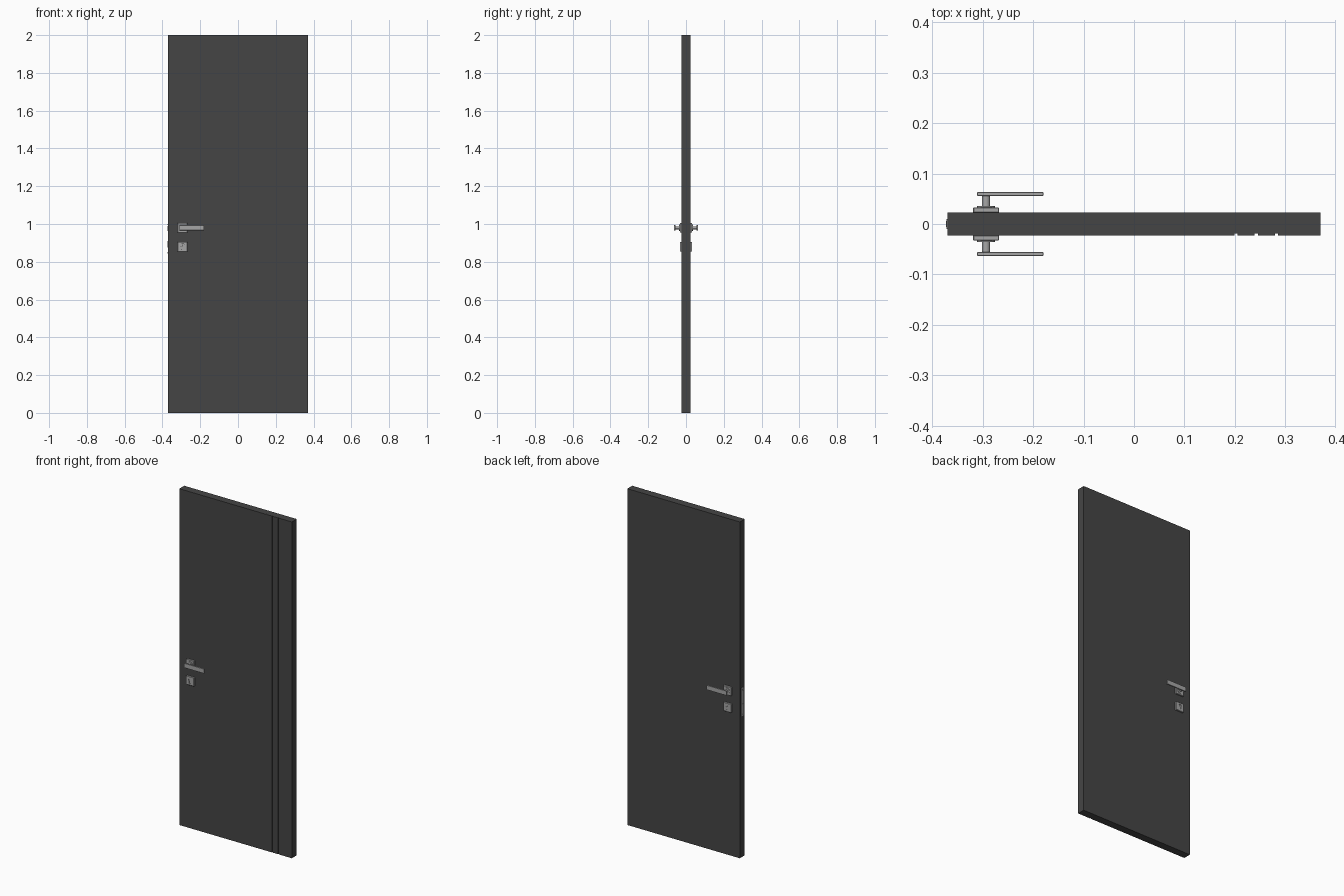
import bpy, bmesh, math
from mathutils import Matrix

if "Cube" in bpy.data.objects:
    bpy.data.objects.remove(bpy.data.objects["Cube"])

def material(name, v):
    m = bpy.data.materials.new(name)
    m.diffuse_color = (v, v, v, 1)
    m.use_nodes = True
    m.node_tree.nodes["Principled BSDF"].inputs["Base Color"].default_value = m.diffuse_color
    return m

DARK = material("dark_door_paint", 0.06)
METAL = material("brushed_metal", 0.38)
BLACK = material("dark_slot", 0.03)

def finish(name, bm, mat, bevel=0.0):
    bmesh.ops.recalc_face_normals(bm, faces=bm.faces)
    me = bpy.data.meshes.new(name)
    bm.to_mesh(me)
    bm.free()
    ob = bpy.data.objects.new(name, me)
    bpy.context.collection.objects.link(ob)
    if mat:
        me.materials.append(mat)
    if bevel:
        b = ob.modifiers.new("bevel", "BEVEL")
        b.width, b.segments = bevel, 1
    return ob

def box(name, x, y, z, mat, bevel=0.0):
    """Box from (min, max) ranges on each axis."""
    bm = bmesh.new()
    bmesh.ops.create_cube(bm, size=1)
    for v in bm.verts:
        v.co = [(r[0] + r[1]) / 2 + c * (r[1] - r[0]) for c, r in zip(v.co, (x, y, z))]
    return finish(name, bm, mat, bevel)

def prism(name, pts, a, b, axis, mat):
    """Extrude an outline from a to b: (x, y) along z, or (x, z) along y."""
    bm = bmesh.new()
    def make(p, h):
        return bm.verts.new((p[0], p[1], h) if axis == "z" else (p[0], h, p[1]))
    lo, hi = [make(p, a) for p in pts], [make(p, b) for p in pts]
    bm.faces.new(lo)
    bm.faces.new(hi)
    n = len(pts)
    for i in range(n):
        bm.faces.new((lo[i], lo[(i + 1) % n], hi[(i + 1) % n], hi[i]))
    return finish(name, bm, mat)

def cylinder(name, x, z, r, y, mat):
    bm = bmesh.new()
    rot = Matrix.Translation((x, (y[0] + y[1]) / 2, z)) @ Matrix.Rotation(math.pi / 2, 4, "X")
    bmesh.ops.create_cone(bm, cap_ends=True, segments=32, radius1=r, radius2=r,
                          depth=abs(y[1] - y[0]), matrix=rot)
    ob = finish(name, bm, mat)
    bpy.context.view_layer.objects.active = ob
    bpy.ops.object.select_all(action="DESELECT")
    ob.select_set(True)
    bpy.ops.object.shade_smooth_by_angle()
    return ob

def keyhole(x, z, r, w, drop):
    """Round top with a narrower rounded leg below."""
    start = -math.pi / 2 + math.asin(w / r)
    pts = [(x + r * math.cos(start + t * (2 * (math.pi / 2 - start) ) / 16),
            z + r * math.sin(start + t * (2 * (math.pi / 2 - start)) / 16)) for t in range(17)]
    for t in range(9):
        a = math.pi + t * math.pi / 8
        pts.append((x + w * math.cos(a), z - drop + w * math.sin(a)))
    return pts

# Door leaf: one profile with three full-height grooves in the front face
W, D = 0.37, 0.023
profile = [(-W, -D)]
for gx in (0.202, 0.2425, 0.283):
    profile += [(gx - 0.003, -D), (gx - 0.003, -D + 0.004),
                (gx + 0.003, -D + 0.004), (gx + 0.003, -D)]
profile += [(W, -D), (W, D), (-W, D)]
prism("door_leaf", profile, 0, 2, "z", DARK)

# Handle and lock sets on both faces
HX, HZ, KZ, R = -0.2935, 0.98, 0.88, 0.0258
for label, s in (("front", -1), ("back", 1)):
    def span(a, b):
        return tuple(sorted((s * a, s * b)))
    box(label + "_handle_rose", (HX - R, HX + R), span(0.022, 0.033),
        (HZ - R, HZ + R), METAL, 0.0015)
    cylinder(label + "_handle_collar", HX, HZ, 0.0175, span(0.032, 0.036), METAL)
    cylinder(label + "_handle_neck", HX, HZ, 0.008, span(0.035, 0.057), METAL)
    box(label + "_lever", (-0.311, -0.18), span(0.056, 0.063),
        (HZ - 0.0135, HZ + 0.0135), METAL, 0.0006)

    # Lock rose with a keyhole-shaped opening
    rose = box(label + "_lock_rose", (HX - R, HX + R), span(0.022, 0.033),
               (KZ - R, KZ + R), METAL, 0.0015)
    cutter = prism(label + "_keyhole_cutter", keyhole(HX, KZ + 0.007, 0.0088, 0.0052, 0.018),
                   *span(0.0245, 0.05), "y", None)
    cutter.hide_render = True
    cut = rose.modifiers.new("keyhole", "BOOLEAN")
    cut.operation, cut.solver, cut.object = "DIFFERENCE", "EXACT", cutter
    bpy.context.view_layer.objects.active = rose
    for m in list(rose.modifiers):
        bpy.ops.object.modifier_apply(modifier=m.name)
    bpy.data.objects.remove(cutter)

    # Lock cylinder inside the opening, with a key slot
    prism(label + "_lock_cylinder", keyhole(HX, KZ + 0.007, 0.0082, 0.0047, 0.018),
          *span(0.024, 0.031), "y", METAL)
    box(label + "_key_slot", (HX - 0.001, HX + 0.001), span(0.030, 0.0313),
        (KZ + 0.002, KZ + 0.012), BLACK)

# Lock faceplate, latch and bolt on the narrow edge
box("lock_faceplate", (-W - 0.0015, -W + 0.002), (-0.01, 0.01), (0.837, 1.007), METAL)
box("latch", (-W - 0.0025, -W), (-0.006, 0.006), (0.963, 0.99), METAL)
box("dead_bolt", (-W - 0.0025, -W), (-0.006, 0.006), (0.875, 0.91), METAL)
for i, z in enumerate((0.847, 0.997)):
    bm = bmesh.new()
    bmesh.ops.create_cone(bm, cap_ends=True, segments=16, radius1=0.0035, radius2=0.0035, depth=0.001,
                          matrix=Matrix.Translation((-W - 0.0016, 0, z)) @ Matrix.Rotation(math.pi / 2, 4, "Y"))
    finish("faceplate_screw_%d" % (i + 1), bm, METAL)
